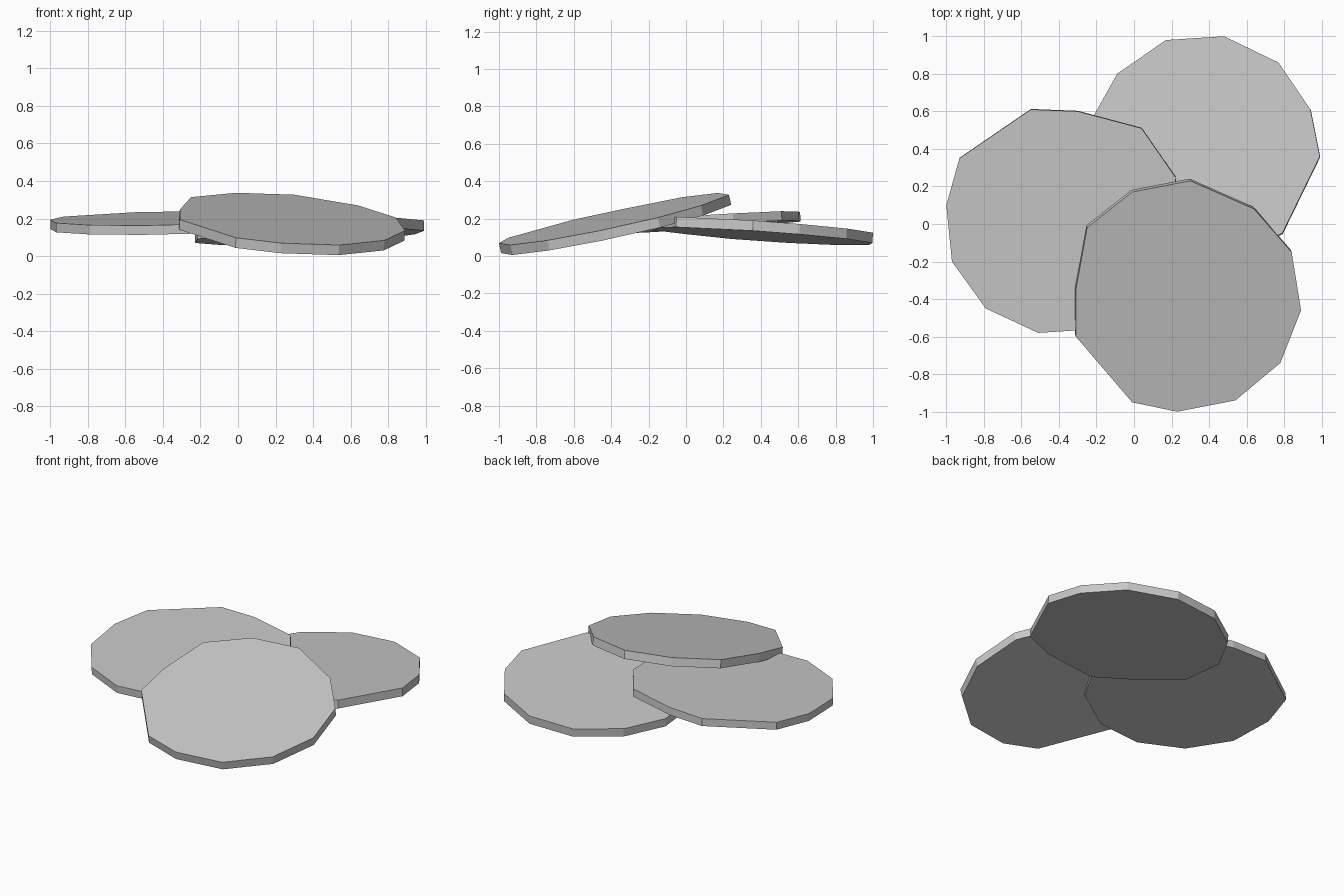
import bpy
import bmesh
from mathutils import Vector

default_cube = bpy.data.objects.get("Cube")
if default_cube:
    bpy.data.objects.remove(default_cube, do_unlink=True)


def make_material(name, colour):
    material = bpy.data.materials.new(name)
    material.use_nodes = True
    material.diffuse_color = colour
    material.node_tree.nodes["Principled BSDF"].inputs["Base Color"].default_value = colour
    return material


stone_grey = make_material("stone grey", (0.58, 0.58, 0.58, 1))


def make_slab(name, outline, height, slope_x, slope_y, thickness):
    """Lay an outline on a tilted plane and extrude it down along the plane normal."""
    bm = bmesh.new()
    corners = [bm.verts.new((x, y, height + slope_x * x + slope_y * y)) for x, y in outline]
    top_face = bm.faces.new(corners)
    down = Vector((slope_x, slope_y, -1)).normalized() * thickness
    extruded = bmesh.ops.extrude_face_region(bm, geom=[top_face], use_keep_orig=True)
    lower = [item for item in extruded["geom"] if isinstance(item, bmesh.types.BMVert)]
    bmesh.ops.translate(bm, verts=lower, vec=down)
    bmesh.ops.recalc_face_normals(bm, faces=bm.faces)
    mesh = bpy.data.meshes.new(name)
    bm.to_mesh(mesh)
    bm.free()
    mesh.materials.append(stone_grey)
    slab = bpy.data.objects.new(name, mesh)
    bpy.context.collection.objects.link(slab)
    return slab


# Front slab, resting on the other two and leaning towards the front
make_slab("front_slab", [
    (-.01, -.95), (.23, -1), (.54, -.94), (.78, -.74), (.89, -.46), (.84, -.15),
    (.64, .08), (.3, .23), (-.01, .17), (-.25, -.02), (-.31, -.35), (-.31, -.6),
], height=.3, slope_x=-.074, slope_y=.214, thickness=.055)

# Right slab, in the middle of the stack
make_slab("right_slab", [
    (-.51, -.58), (-.2, -.56), (.08, -.38), (.25, -.08), (.22, .25), (.04, .51),
    (-.3, .6), (-.55, .61), (-.93, .35), (-1, .1), (-.97, -.2), (-.79, -.45),
], height=.208, slope_x=.02, slope_y=.06, thickness=.05)

# Back slab, at the bottom of the stack
make_slab("back_slab", [
    (.2, -.17), (.57, -.14), (.79, -.05), (.99, .36), (.94, .61), (.77, .86),
    (.48, 1), (.17, .98), (-.09, .8), (-.23, .55), (-.22, .25), (-.01, .01),
], height=.172, slope_x=.043, slope_y=-.068, thickness=.055)
